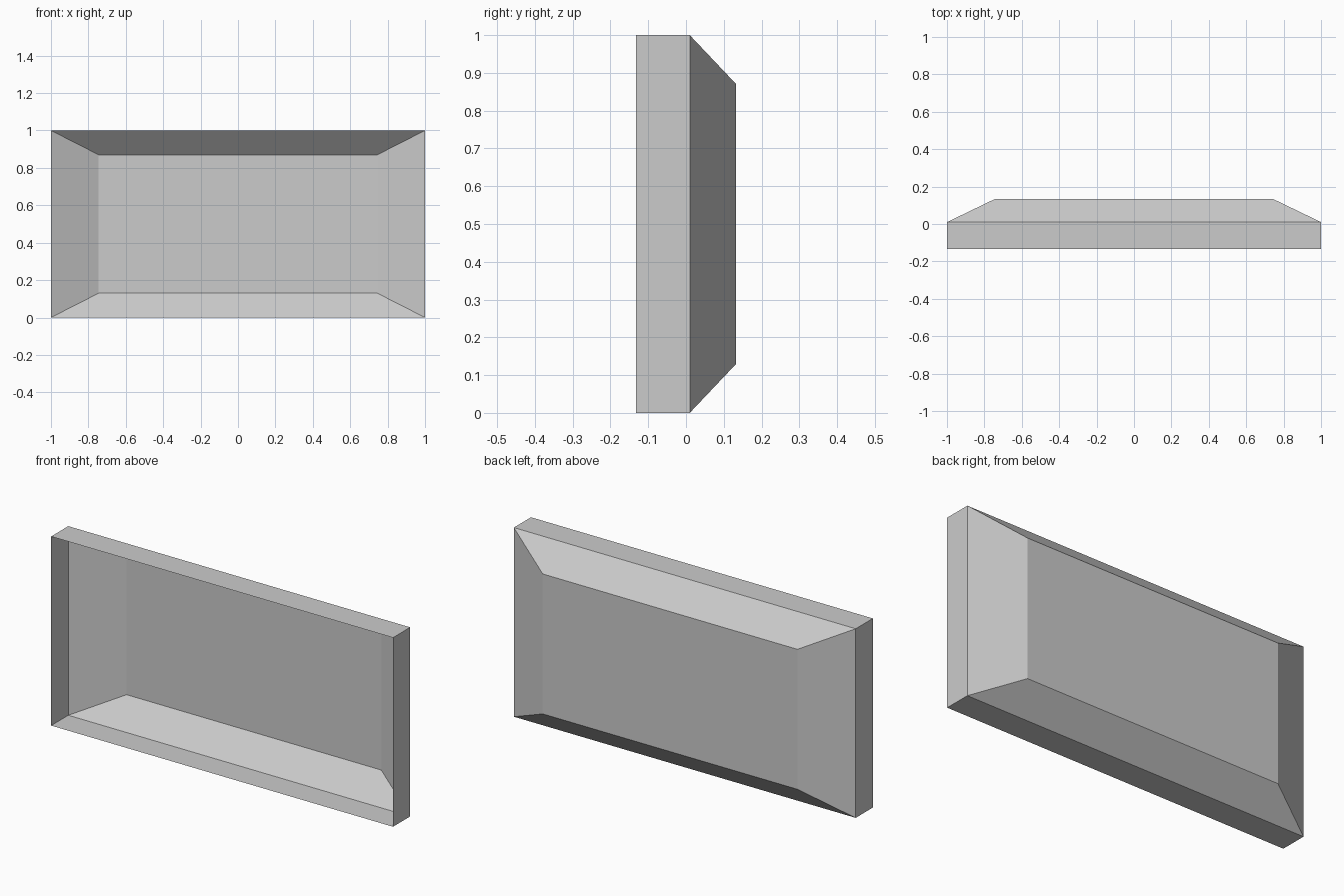
import bpy
import bmesh

cube = bpy.data.objects.get("Cube")
if cube:
    bpy.data.objects.remove(cube, do_unlink=True)


def flat_material(name, colour):
    mat = bpy.data.materials.new(name)
    mat.use_nodes = True
    mat.diffuse_color = colour
    mat.node_tree.nodes["Principled BSDF"].inputs["Base Color"].default_value = colour
    return mat


def ring(bm, half_width, y, inset):
    """Upright rectangle of vertices, inset from the bottom and top."""
    corners = [(-half_width, inset), (half_width, inset),
               (half_width, 1 - inset), (-half_width, 1 - inset)]
    return [bm.verts.new((x, y, z)) for x, z in corners]


# Open tray: straight front rim, bevelled walls and a flat back panel
bm = bmesh.new()
rings = [ring(bm, 1.0, -0.133, 0.0),
         ring(bm, 1.0, 0.01, 0.0),
         ring(bm, 0.745, 0.133, 0.13)]
for front, back in zip(rings, rings[1:]):
    for i in range(4):
        j = (i + 1) % 4
        bm.faces.new((front[i], front[j], back[j], back[i]))
bm.faces.new(rings[-1])
bmesh.ops.recalc_face_normals(bm, faces=bm.faces)

mesh = bpy.data.meshes.new("recessed_tray")
bm.to_mesh(mesh)
bm.free()
mesh.materials.append(flat_material("light_grey", (0.6, 0.6, 0.6, 1)))
tray = bpy.data.objects.new("recessed_tray", mesh)
bpy.context.collection.objects.link(tray)
